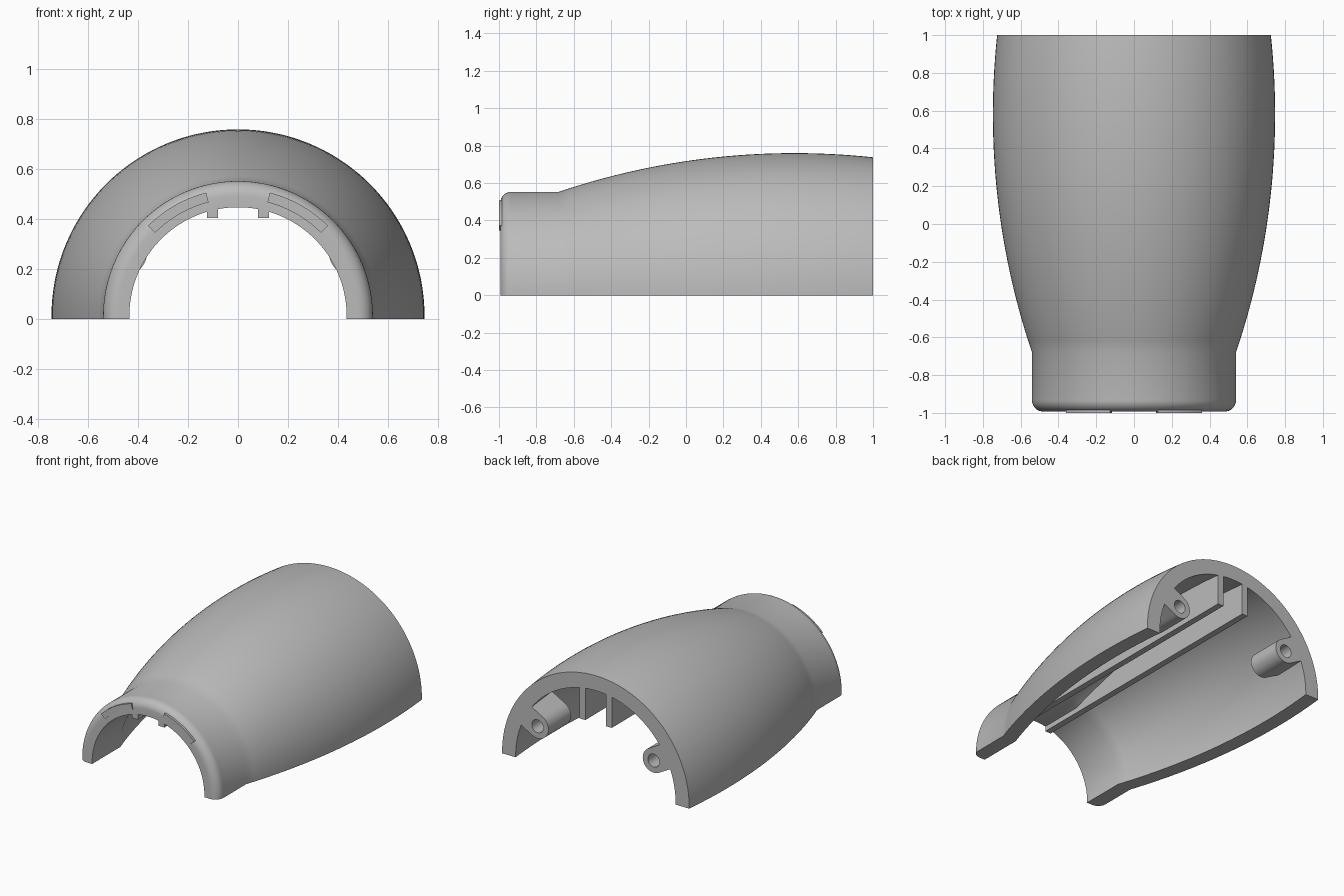
import bpy, bmesh, math
from mathutils import Vector

cube = bpy.data.objects.get("Cube")
if cube:
    bpy.data.objects.remove(cube, do_unlink=True)

AXIS_Z = 0.013      # height of the shell's axis above the cut plane
WALL = 0.105
NECK_R, NECK_END = 0.54, -0.68
FRONT, REAR = -0.993, 1.0
FILLET = 0.06

grey = bpy.data.materials.new("plain grey")
grey.use_nodes = True
grey.diffuse_color = (0.5, 0.5, 0.5, 1)
grey.node_tree.nodes["Principled BSDF"].inputs["Base Color"].default_value = (0.5, 0.5, 0.5, 1)


def finish(name, bm, smooth=True):
    bmesh.ops.recalc_face_normals(bm, faces=bm.faces[:])
    mesh = bpy.data.meshes.new(name)
    bm.to_mesh(mesh)
    bm.free()
    mesh.materials.append(grey)
    ob = bpy.data.objects.new(name, mesh)
    bpy.context.collection.objects.link(ob)
    if smooth:
        bpy.ops.object.select_all(action='DESELECT')
        ob.select_set(True)
        bpy.context.view_layer.objects.active = ob
        bpy.ops.object.shade_smooth_by_angle(angle=math.radians(20))
    return ob


def outer_radius(y):
    """Straight neck, then one long circular bulge."""
    if y <= NECK_END:
        return NECK_R
    big = 3.94
    return 0.747 - big + math.sqrt(big ** 2 - (y - 0.58) ** 2)


def bridge(bm, a, b):
    n = len(a)
    for i in range(n):
        j = (i + 1) % n
        bm.faces.new((a[i], a[j], b[j], b[i]))


def prism(bm, points, offset):
    a = [bm.verts.new(p) for p in points]
    b = [bm.verts.new(Vector(p) + Vector(offset)) for p in points]
    bm.faces.new(a)
    bm.faces.new(b[::-1])
    bridge(bm, a, b)


# Half shell: closed wall profile swept around the axis, with short straight feet
bulge = [NECK_END + (REAR - NECK_END) * i / 28 for i in range(29)]
fillet = [(NECK_R - FILLET * (1 - math.sin(t)), FRONT + FILLET * (1 - math.cos(t)))
          for t in (math.pi / 2 * i / 8 for i in range(9))]
outside = fillet + [(outer_radius(y), y) for y in bulge]
inside = [(outer_radius(y) - WALL, y) for y in reversed(bulge)] + [(NECK_R - WALL, FRONT)]
profile = outside + inside

bm = bmesh.new()
STEPS = 72
sections = [[bm.verts.new((r, y, 0)) for r, y in profile]]
for i in range(STEPS + 1):
    a = math.pi * i / STEPS
    sections.append([bm.verts.new((r * math.cos(a), y, AXIS_Z + r * math.sin(a)))
                     for r, y in profile])
sections.append([bm.verts.new((-r, y, 0)) for r, y in profile])
for a, b in zip(sections, sections[1:]):
    bridge(bm, a, b)
bm.faces.new(sections[0])
bm.faces.new(sections[-1][::-1])
finish("half_shell", bm)


# Pair of long ribs under the crown, their tops buried in the wall
def rib(name, x0, x1):
    bm = bmesh.new()
    ys = [FRONT] + bulge
    top = []
    for y in ys:
        r = outer_radius(y) - WALL * 0.6
        top.append((x0, y, AXIS_Z + math.sqrt(r * r - 0.0156)))
    prism(bm, [(x0, FRONT, 0.405), (x0, REAR, 0.405)] + top[::-1], (x1 - x0, 0, 0))
    finish(name, bm, False)


# Screw boss: round inside, flat-sided web running outward into the wall, blind hole
def boss(name, side):
    bm = bmesh.new()
    centre = Vector((0.45, 0, 0.25))
    out = centre.normalized()
    up = Vector((-out.z, 0, out.x))
    radius, hole, web, length, n = 0.085, 0.045, 0.145, 0.25, 48

    def ring(y, shape):
        verts = []
        for i in range(n):
            a = 2 * math.pi * i / n
            c, s = math.cos(a), math.sin(a)
            d = hole
            if shape == "outline":
                d = radius
                if c > 1e-6:
                    d = min(web / c, radius / max(abs(s), 1e-6))
            p = centre + out * (d * c) + up * (d * s)
            verts.append(bm.verts.new((side * p.x, y, p.z + AXIS_Z)))
        return verts

    front = ring(REAR - length, "outline")
    back = ring(REAR, "outline")
    rim = ring(REAR, "hole")
    floor = ring(REAR - length * 0.9, "hole")
    for a, b in ((front, back), (back, rim), (rim, floor)):
        bridge(bm, a, b)
    bm.faces.new(front)
    bm.faces.new(floor)
    finish(name, bm)


# Shallow raised arc on the front rim
def rim_bar(name, side):
    bm = bmesh.new()
    n = 12
    angles = [math.radians(45 + 30.5 * i / n) for i in range(n + 1)]
    arc = [(0.51, a) for a in angles] + [(0.47, a) for a in reversed(angles)]
    pts = [(side * r * math.cos(a), -1.0, AXIS_Z + r * math.sin(a)) for r, a in arc]
    prism(bm, pts, (0, 0.04, 0))
    finish(name, bm)


for label, side in (("left", 1), ("right", -1)):
    rib(label + "_rib", side * 0.08, side * 0.125)
    boss(label + "_screw_boss", side)
    rim_bar(label + "_rim_bar", side)
